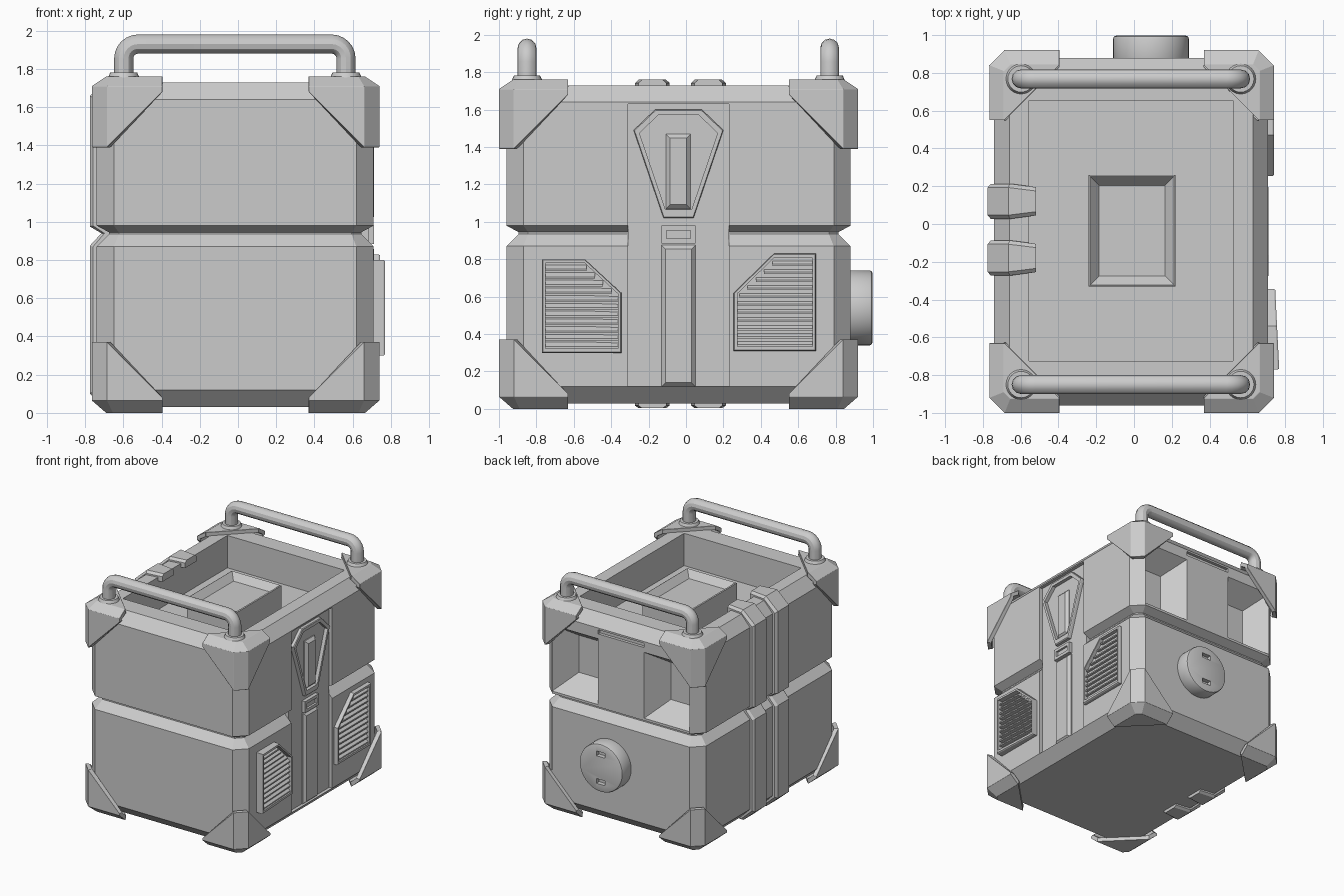
import bpy, bmesh, math
from mathutils import Vector

if "Cube" in bpy.data.objects:
    bpy.data.objects.remove(bpy.data.objects["Cube"])


def finish(name, bm):
    bmesh.ops.recalc_face_normals(bm, faces=bm.faces[:])
    me = bpy.data.meshes.new(name)
    bm.to_mesh(me)
    bm.free()
    ob = bpy.data.objects.new(name, me)
    bpy.context.collection.objects.link(ob)
    return ob


def loft_bm(rings, closed=False):
    """Skin equal-length rings; cap the ends, or join last ring to first."""
    bm = bmesh.new()
    vs = [[bm.verts.new(p) for p in r] for r in rings]
    n = len(vs[0])
    pairs = list(zip(vs, vs[1:])) + ([(vs[-1], vs[0])] if closed else [])
    for a, b in pairs:
        for i in range(n):
            j = (i + 1) % n
            bm.faces.new((a[i], a[j], b[j], b[i]))
    if not closed:
        bm.faces.new(vs[0])
        bm.faces.new(vs[-1])
    bmesh.ops.recalc_face_normals(bm, faces=bm.faces[:])
    return bm


def loft(name, rings, closed=False):
    return finish(name, loft_bm(rings, closed))


def activate(ob):
    bpy.ops.object.select_all(action='DESELECT')
    ob.select_set(True)
    bpy.context.view_layer.objects.active = ob


def modify(ob, kind, **props):
    m = ob.modifiers.new(kind, kind)
    for k, v in props.items():
        setattr(m, k, v)
    activate(ob)
    bpy.ops.object.modifier_apply(modifier=m.name)


def cut(ob, cutter):
    modify(ob, 'BOOLEAN', object=cutter, operation='DIFFERENCE', solver='EXACT')
    bpy.data.objects.remove(cutter)


def rect(a0, a1, b0, b1, i=0):
    return [(a0 + i, b0 + i), (a1 - i, b0 + i), (a1 - i, b1 - i), (a0 + i, b1 - i)]


def on_x(poly, x):
    return [(x, a, b) for a, b in poly]


def on_z(poly, z):
    return [(a, b, z) for a, b in poly]


def box(name, x0, x1, y0, y1, z0, z1):
    r = rect(x0, x1, y0, y1)
    return loft(name, [on_z(r, z0), on_z(r, z1)])


def octa(x0, x1, y0, y1, i, z, c=0.09):
    """Corner-chamfered rectangle, inset by i."""
    x0, x1, y0, y1, c = x0 + i, x1 - i, y0 + i, y1 - i, c - 0.6 * i
    return [(x0 + c, y0, z), (x1 - c, y0, z), (x1, y0 + c, z), (x1, y1 - c, z),
            (x1 - c, y1, z), (x0 + c, y1, z), (x0, y1 - c, z), (x0, y0 + c, z)]


def shrink(poly, k):
    cy = sum(p[0] for p in poly) / len(poly)
    cz = sum(p[1] for p in poly) / len(poly)
    return [(cy + (a - cy) * k, cz + (b - cz) * k) for a, b in poly]


# body with chamfers and the groove round its waist
B = (-0.74, 0.71, -0.96, 0.88)
body = loft('body', [octa(*B, i, z) for i, z in (
    (0.09, 0.03), (0, 0.12), (0, 0.87), (0.065, 0.935), (0.065, 0.945),
    (0, 0.98), (0, 1.64), (0.08, 1.73))])
# open tray in the top
cut(body, box('cutter', -0.557, 0.525, -0.725, 0.655, 1.46, 1.9))
# funnel-shaped hand holds and a slot in the back
for x0, x1 in ((0.195, 0.62), (-0.65, -0.23)):
    rings = [[(x, y, z) for x, z in rect(x0, x1, 1.0, 1.55, i)]
             for i, y in ((-0.02, 0.91), (0, 0.88), (0.12, 0.70))]
    cut(body, loft('cutter', rings))
cut(body, box('cutter', -0.23, 0.195, 0.855, 0.95, 1.59, 1.625))
# shallow channel down the right side
channel = [(-0.31, 0.12), (0.23, 0.12), (0.23, 1.63), (-0.31, 1.63)]
cut(body, loft('cutter', [on_x(channel, 0.68), on_x(channel, 0.9)]))
loft('side_channel_floor', [on_x(channel, 0.6), on_x(channel, 0.682)])

# raised block in the tray, dished on top
loft('tray_block', [on_z(rect(-0.24, 0.22, -0.33, 0.26, i), z)
                    for i, z in ((0, 1.45), (0, 1.67), (0.008, 1.675), (0.055, 1.62))])

# kite-shaped side frame with its raised bars
kite = [(-0.28, 1.49), (-0.165, 1.60), (0.085, 1.60), (0.20, 1.49), (0.04, 1.02), (-0.12, 1.02)]
inner = shrink(kite, 0.87)
loft('side_kite_frame', [on_x(kite, 0.66), on_x(kite, 0.706), on_x(shrink(kite, 0.98), 0.712),
                         on_x(inner, 0.712), on_x(inner, 0.66)], True)
for name, y0, y1, z0, z1, i in (('kite_bar', -0.108, 0.025, 1.07, 1.47, 0.022),
                                ('side_lower_bar', -0.13, 0.05, 0.12, 0.875, 0.02)):
    loft(name, [on_x(rect(y0, y1, z0, z1), 0.66), on_x(rect(y0, y1, z0, z1), 0.69),
                on_x(rect(y0, y1, z0, z1, i), 0.712)])
r = (-0.13, 0.05, 0.885, 0.98)
loft('side_clip', [on_x(rect(*r), 0.66), on_x(rect(*r), 0.712),
                   on_x(rect(*r, 0.025), 0.712), on_x(rect(*r, 0.025), 0.695)])


# louvred side vents, cut off at one upper corner
def vent(name, poly, x, slope):
    yc = sum(p[0] for p in poly) / 5
    at = lambda pts, d: [(x + d - slope * (a - yc), a, b) for a, b in pts]
    inn = shrink(poly, 0.91)
    loft(name + '_frame', [at(poly, -0.09), at(poly, -0.008), at(shrink(poly, 0.98), 0),
                           at(inn, 0), at(inn, -0.09)], True)
    loft(name + '_backing', [at(inn, -0.09), at(inn, -0.045)])
    zs = [p[1] for p in inn]
    lo, hi = min(zs), max(zs)
    count = 11
    step = (hi - lo) / count
    for k in range(count):
        z = lo + k * step
        top = z + step * 0.8
        ys = []
        for (a0, b0), (a1, b1) in zip(inn, inn[1:] + inn[:1]):
            if b0 != b1 and min(b0, b1) <= top <= max(b0, b1):
                ys.append(a0 + (a1 - a0) * (top - b0) / (b1 - b0))
        a, b = min(ys), max(ys)
        prof = ((-0.05, z), (-0.012, z), (-0.012, z + step * 0.25), (-0.045, top))
        loft(name + '_slat', [[(x + d - slope * (y - yc), y, h) for d, h in prof] for y in (a, b)])


vent('front_vent', [(-0.77, 0.30), (-0.77, 0.80), (-0.54, 0.80), (-0.345, 0.62), (-0.345, 0.30)], 0.758, 0.05)
vent('rear_vent', [(0.255, 0.31), (0.255, 0.62), (0.47, 0.83), (0.695, 0.83), (0.695, 0.31)], 0.742, 0.0)

# two straps wrapping the left side, narrowing on the top and bottom
outer_path = [(-0.52, 1.76), (-0.665, 1.76), (-0.775, 1.66), (-0.775, 0.975), (-0.715, 0.94),
              (-0.775, 0.875), (-0.775, 0.10), (-0.665, 0.004), (-0.52, 0.004)]
inner_path = [(-0.52, 1.70), (-0.64, 1.70), (-0.72, 1.62), (-0.72, 0.99), (-0.66, 0.94),
              (-0.72, 0.86), (-0.72, 0.14), (-0.64, 0.05), (-0.52, 0.05)]
for yc in (0.12, -0.18):
    rings = []
    for k, ((ox, oz), (ix, iz)) in enumerate(zip(outer_path, inner_path)):
        w = 0.075 if k in (0, 8) else 0.093
        e = Vector((ix - ox, iz - oz)) * 0.3
        rings.append([(ix, yc - w, iz), (ox + e.x, yc - w, oz + e.y), (ox, yc - w + 0.02, oz),
                      (ox, yc + w - 0.02, oz), (ox + e.x, yc + w, oz + e.y), (ix, yc + w, iz)])
    loft('left_strap', rings)

# eight corner guards: thin shells sliced from a slightly larger body
G = (-0.765, 0.74, -1.0, 0.92)
for sx in (0, 1):
    for sy in (0, 1):
        for sz in (0, 1):
            bm = loft_bm([octa(*G, i, z, 0.08) for i, z in
                          ((0.075, 0.0), (0, 0.065), (0, 1.71), (0.075, 1.76))])
            p = Vector((G[sx], G[2 + sy], 1.76 * sz))
            n = Vector((1 - 2 * sx, 1 - 2 * sy, 1 - 2 * sz))
            planes = [(p + n * 0.15, n)]
            for ax in range(3):
                d = Vector((0, 0, 0))
                d[ax] = n[ax]
                planes.append((p + d * 0.37, d))
            for co, no in planes:
                bmesh.ops.bisect_plane(bm, geom=bm.verts[:] + bm.edges[:] + bm.faces[:],
                                       plane_co=co, plane_no=no, clear_outer=True)
            guard = finish('corner_guard', bm)
            # keep normals facing away from the body centre
            me = guard.data
            if sum(f.normal.dot(f.center - Vector((0, 0, 0.88))) for f in me.polygons) < 0:
                me.flip_normals()
            modify(guard, 'SOLIDIFY', thickness=0.035, offset=-1)
            modify(guard, 'BEVEL', width=0.008, segments=1, limit_method='ANGLE')

# carrying handles and their collars
for y in (-0.85, 0.768):
    x0, x1, top, rad = -0.598, 0.565, 1.93, 0.075
    path = [(x0, y, 1.70)]
    for cx, start in ((x0 + rad, math.pi), (x1 - rad, math.pi / 2)):
        for k in range(7):
            t = start - k * math.pi / 12
            path.append((cx + rad * math.cos(t), y, top - rad + rad * math.sin(t)))
    path.append((x1, y, 1.70))
    cu = bpy.data.curves.new('handle', 'CURVE')
    cu.dimensions = '3D'
    cu.bevel_depth, cu.bevel_resolution, cu.use_fill_caps = 0.05, 4, True
    sp = cu.splines.new('POLY')
    sp.points.add(len(path) - 1)
    for pt, co in zip(sp.points, path):
        pt.co = (*co, 1)
    ob = bpy.data.objects.new('handle', cu)
    bpy.context.collection.objects.link(ob)
    activate(ob)
    bpy.ops.object.convert(target='MESH')
    bpy.ops.object.shade_smooth_by_angle()
    for x in (x0, x1):
        bpy.ops.mesh.primitive_cone_add(vertices=24, radius1=0.088, radius2=0.07, depth=0.04,
                                        location=(x, y, 1.762))
        bpy.context.object.name = 'handle_collar'
        bpy.ops.object.shade_smooth_by_angle()

# round power socket on the back
bpy.ops.mesh.primitive_cylinder_add(vertices=48, radius=0.2, depth=0.15,
                                    location=(0.09, 0.922, 0.54), rotation=(math.pi / 2, 0, 0))
socket = bpy.context.object
socket.name = 'power_socket'
modify(socket, 'BEVEL', width=0.015, segments=2, limit_method='ANGLE')
for z in (0.425, 0.655):
    cut(socket, box('cutter', 0.05, 0.13, 0.96, 1.1, z - 0.02, z + 0.02))
activate(socket)
bpy.ops.object.shade_smooth_by_angle()
